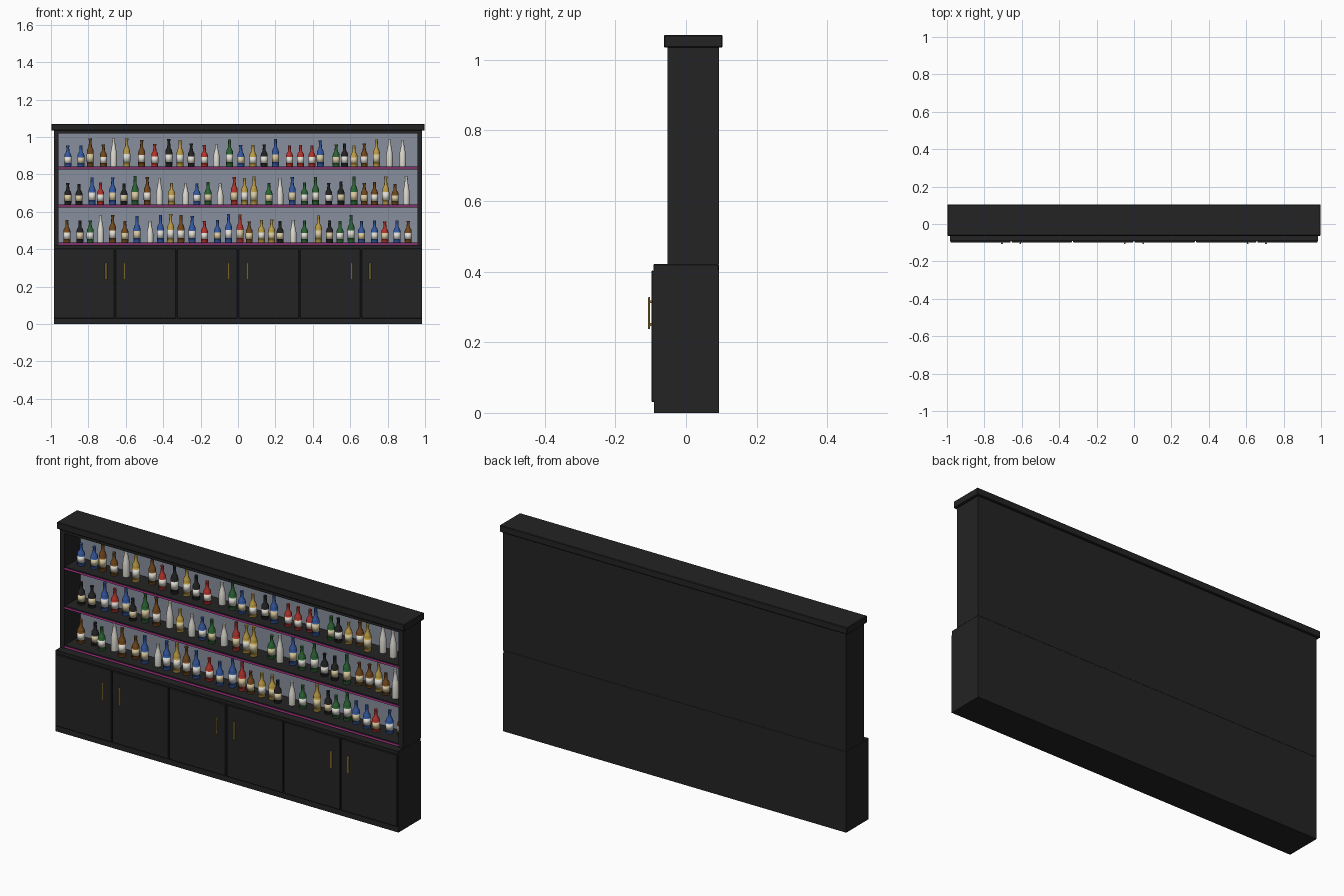
import bpy, bmesh, math, random

if "Cube" in bpy.data.objects:
    bpy.data.objects.remove(bpy.data.objects["Cube"])

random.seed(4)


def mat(name, r, g, b):
    m = bpy.data.materials.new(name)
    m.diffuse_color = (r, g, b, 1)
    m.use_nodes = True
    m.node_tree.nodes["Principled BSDF"].inputs["Base Color"].default_value = m.diffuse_color
    return m


BLACK = mat("black_wood", 0.017, 0.017, 0.018)
MIRROR = mat("mirror_grey", 0.25, 0.28, 0.34)
PINK = mat("pink_light", 0.75, 0.05, 0.45)
GOLD = mat("gold", 0.50, 0.33, 0.06)
WHITE = mat("white_glass", 0.75, 0.73, 0.66)
CREAM = mat("cream_label", 0.68, 0.58, 0.35)
BLUE = mat("blue_glass", 0.035, 0.10, 0.36)
BROWN = mat("brown_glass", 0.17, 0.065, 0.012)
RED = mat("red_glass", 0.45, 0.035, 0.025)
GREEN = mat("green_glass", 0.025, 0.13, 0.035)


def box(name, x0, x1, y0, y1, z0, z1, material, bevel=0.0):
    bm = bmesh.new()
    bmesh.ops.create_cube(bm, size=1)
    for v in bm.verts:
        v.co = ((x0 + x1) / 2 + v.co.x * (x1 - x0),
                (y0 + y1) / 2 + v.co.y * (y1 - y0),
                (z0 + z1) / 2 + v.co.z * (z1 - z0))
    me = bpy.data.meshes.new(name)
    bm.to_mesh(me)
    bm.free()
    me.materials.append(material)
    ob = bpy.data.objects.new(name, me)
    bpy.context.collection.objects.link(ob)
    if bevel:
        mod = ob.modifiers.new("bevel", 'BEVEL')
        mod.width = bevel
        mod.segments = 1
    return ob


# Lower cabinet, plinth, worktop
box("cabinet_body", -0.98, 0.98, -0.088, 0.093, 0.028, 0.405, BLACK)
box("plinth", -0.985, 0.985, -0.091, 0.093, 0, 0.028, BLACK)
box("worktop", -0.985, 0.985, -0.092, 0.093, 0.403, 0.421, BLACK, 0.002)
for s in (-1, 1):
    box("cabinet_side", s * 0.985, s * 0.965, -0.090, 0.093, 0.02, 0.405, BLACK)

# Six doors with bar handles in pairs
W = 1.97 / 6
for i in range(6):
    x0 = -0.985 + i * W
    box("door", x0 + 0.003, x0 + W - 0.003, -0.098, -0.087, 0.031, 0.403, BLACK, 0.002)
    hx = x0 + W - 0.049 if i % 2 == 0 else x0 + 0.049
    box("door_handle", hx - 0.0045, hx + 0.0045, -0.107, -0.102, 0.237, 0.328, GOLD, 0.001)
    for z in (0.25, 0.315):
        box("handle_post", hx - 0.003, hx + 0.003, -0.103, -0.096, z - 0.004, z + 0.004, GOLD)

# Upper frame, back, cornice
for s in (-1, 1):
    box("side_panel", s * 0.985, s * 0.96, -0.053, 0.092, 0.42, 1.035, BLACK)
box("back_panel", -0.985, 0.985, 0.084, 0.093, 0.42, 1.035, BLACK)
box("mirror", -0.96, 0.96, 0.079, 0.084, 0.43, 1.018, MIRROR)
box("top_rail", -0.965, 0.965, -0.053, 0.09, 1.018, 1.036, BLACK)
box("cornice", -0.998, 0.998, -0.063, 0.104, 1.035, 1.07, BLACK, 0.003)

# Shelves with pink light strips
SHELF_TOPS = (0.843, 0.64, 0.437)
for z in SHELF_TOPS:
    box("shelf", -0.96, 0.96, -0.048, 0.08, z - 0.016, z, BLACK)
    box("light_strip", -0.96, 0.96, -0.051, -0.047, z - 0.012, z - 0.006, PINK)


# Bottle profiles: (radius, height fraction); bands flagged as label get the label colour
LABELLED = [(0.0175, 0), (0.0185, 0.03), (0.0185, 0.16), (0.019, 0.16), (0.019, 0.44),
            (0.0185, 0.44), (0.0185, 0.52), (0.016, 0.60), (0.0085, 0.70),
            (0.0072, 0.93), (0.0085, 0.94), (0.0085, 1.0)]
PLAIN = [(0.0165, 0), (0.0175, 0.04), (0.0175, 0.40), (0.015, 0.55), (0.0095, 0.75),
         (0.0075, 0.93), (0.0085, 0.94), (0.0085, 1.0)]
GLASS = {'b': BLUE, 'n': BROWN, 'r': RED, 'g': GREEN, 'k': BLACK, 'y': GOLD, 'c': WHITE}
SIDES = 14


def bottle(x, y, z, letter):
    kind = letter.lower()
    height = (0.145 if letter.isupper() else 0.116) + random.uniform(-0.006, 0.006)
    profile = PLAIN if kind == 'c' else LABELLED
    bm = bmesh.new()
    rings = [[bm.verts.new((r * math.cos(2 * math.pi * k / SIDES),
                            r * math.sin(2 * math.pi * k / SIDES), f * height))
              for k in range(SIDES)] for r, f in profile]
    for j in range(len(rings) - 1):
        for k in range(SIDES):
            n = (k + 1) % SIDES
            f = bm.faces.new((rings[j][k], rings[j][n], rings[j + 1][n], rings[j + 1][k]))
            f.smooth = True
            if profile is LABELLED and j == 3:
                f.material_index = 1
    bm.faces.new(rings[0][::-1])
    bm.faces.new(rings[-1])
    for e in bm.edges:
        if len(e.link_faces) == 2 and e.calc_face_angle(0) > math.radians(40):
            e.smooth = False
    me = bpy.data.meshes.new("bottle")
    bm.to_mesh(me)
    bm.free()
    me.materials.append(GLASS[kind])
    me.materials.append(random.choice((CREAM, WHITE)))
    ob = bpy.data.objects.new("bottle", me)
    ob.location = (x, y, z)
    bpy.context.collection.objects.link(ob)


# Bottle rows from top: glass letters (capital = tall) and x positions in hundredths
ROWS = [
    ("bbNnCYNrKYkrcGbykBrrrBgkynYCC",
     [-91, -84, -79, -72, -66.5, -59.5, -51.5, -44.5, -37, -31, -25, -18, -11.5, -4.5, 1.5,
      8, 14, 20, 27.5, 33.5, 39.5, 44, 52.5, 57, 62, 67.5, 74, 81, 88]),
    ("kkBrBkGNCycbgcRYYgCBgGkkGnnYnC",
     [-91, -85, -78, -73.5, -67, -61, -55, -48.5, -42, -35.5, -28, -22, -16, -9.5, -2,
      3.5, 8.5, 16.5, 22.5, 29, 35.5, 41.5, 48.5, 55, 62, 67.5, 73, 79, 84, 90]),
    ("nkgCNnBcBYNBrbBRnyykcgYkgGbbrbn",
     [-91.5, -84.5, -79, -73.5, -67, -60.5, -54, -47, -41.5, -36, -30.5, -24.5, -18, -11,
      -5, 1, 6, 12.5, 18, 22.5, 29.5, 35.5, 43, 49, 54.5, 60.5, 66, 73, 78.5, 85, 91]),
]
for z, (letters, xs) in zip(SHELF_TOPS, ROWS):
    for letter, x in zip(letters, xs):
        bottle(x / 100, random.uniform(0.005, 0.04), z, letter)
